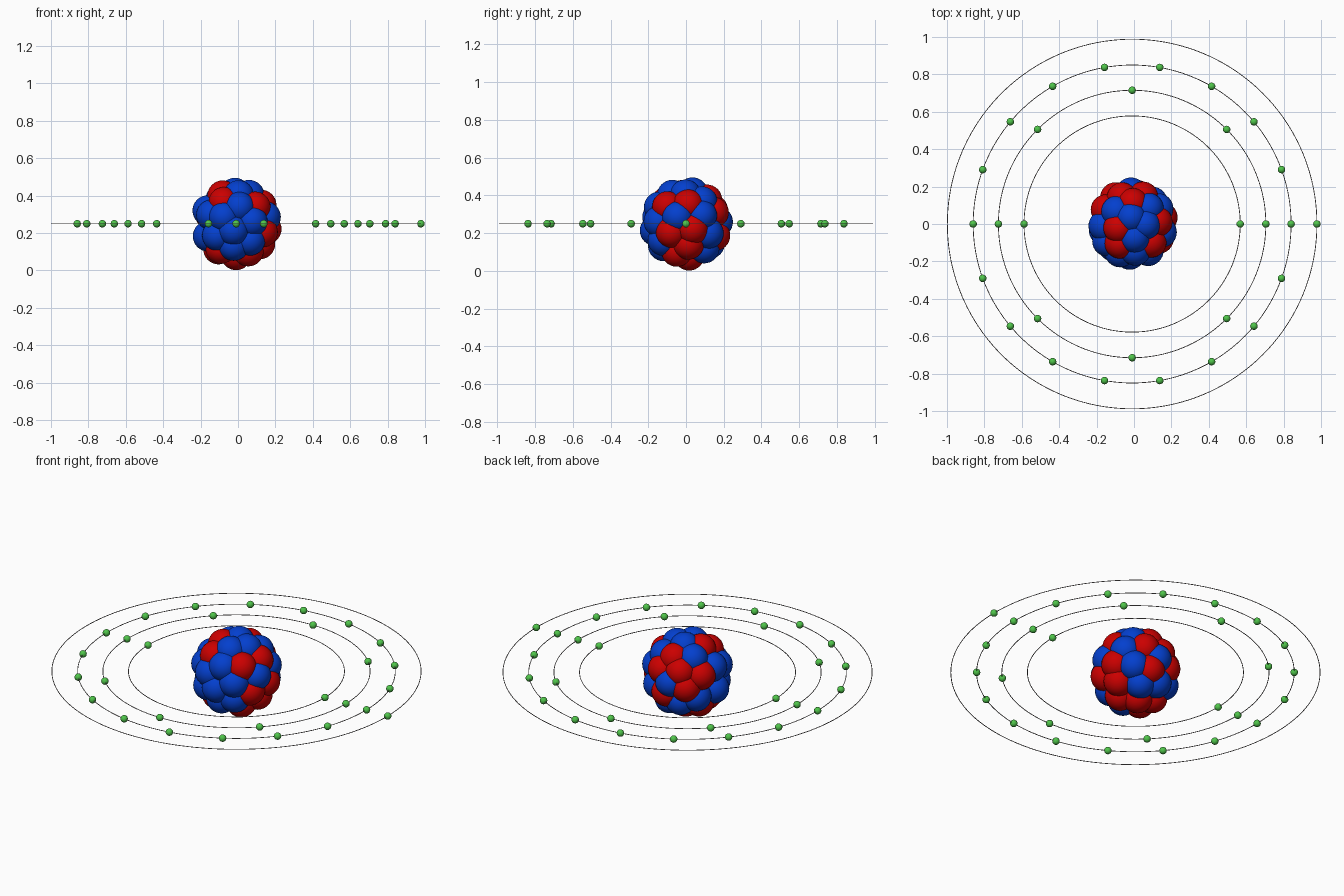
import bpy
import math
from mathutils import Vector

cube = bpy.data.objects.get("Cube")
if cube:
    bpy.data.objects.remove(cube, do_unlink=True)

CENTRE = Vector((-0.01, 0, 0.25))
NUCLEUS_RADIUS = 0.249
NUCLEON_RADIUS = 0.082
ELECTRON_RADIUS = 0.02
WIRE_RADIUS = 0.0021


def make_material(name, colour):
    material = bpy.data.materials.new(name)
    material.use_nodes = True
    material.diffuse_color = (*colour, 1)
    shader = next(n for n in material.node_tree.nodes if n.type == "BSDF_PRINCIPLED")
    shader.inputs["Base Color"].default_value = (*colour, 1)
    return material


blue = make_material("neutron blue", (0.001, 0.05, 0.62))
red = make_material("proton red", (0.6, 0, 0))
green = make_material("electron green", (0.08, 0.56, 0.07))
grey = make_material("orbit grey", (0.42, 0.39, 0.39))


def finish(name, material):
    part = bpy.context.object
    part.name = name
    part.data.materials.append(material)
    bpy.ops.object.shade_smooth()


def ball(name, location, radius, material, segments=32):
    bpy.ops.mesh.primitive_uv_sphere_add(
        segments=segments, ring_count=segments // 2, radius=radius, location=location)
    finish(name, material)


def spread(directions, rounds=6, reach=0.55, step=0.25):
    """Push crowded directions apart so the balls pack evenly."""
    for _ in range(rounds):
        moved = []
        for i, a in enumerate(directions):
            push = Vector()
            for j, b in enumerate(directions):
                gap = a - b
                if i != j and gap.length < reach:
                    push += gap.normalized() * (reach - gap.length)
            moved.append((a + push * step).normalized())
        directions = moved
    return directions


# Nucleus: directions of the outer nucleons, in tenths
neutrons = [
    (1, -8, 5), (-4, -9, 2), (5, -8, 1), (-1, -10, -2), (5, -7, -5), (-1, -7, -7),
    (-6, -7, -4), (-8, -5, 3), (9, -2, 3), (8, 5, 3), (6, 7, -3), (3, 6, -8),
    (0, 2, 10), (4, 0, 9), (1, -4, 9), (5, 6, 6), (-5, 4, 8), (-9, -1, 4),
    (0, 10, 1), (-7, 5, -5), (-2, 8, -6), (-9, -2, -4),
]
protons = [
    (-4, -6, 7), (6, -6, 5), (8, -5, -3), (-5, -4, -8), (4, -3, -9), (9, 2, -2),
    (8, 0, 6), (8, 1, -6), (0, 7, 7), (-4, -1, 9), (-8, 4, 3), (-2, 9, 4),
    (-5, 9, 0), (1, 10, -3), (0, 1, -10), (-6, 2, -8), (3, 9, 4),
]
directions = spread([Vector(d).normalized() for d in neutrons + protons])
shell = NUCLEUS_RADIUS - NUCLEON_RADIUS
for i, direction in enumerate(directions):
    is_neutron = i < len(neutrons)
    ball("neutron" if is_neutron else "proton", CENTRE + direction * shell,
         NUCLEON_RADIUS, blue if is_neutron else red)
ball("nucleus_core", CENTRE, shell, blue)

# Orbits with evenly spaced electrons
for radius, count in ((0.578, 2), (0.715, 8), (0.85, 18), (0.988, 1)):
    bpy.ops.mesh.primitive_torus_add(
        location=CENTRE, major_radius=radius, minor_radius=WIRE_RADIUS,
        major_segments=160, minor_segments=8)
    finish("orbit_ring", grey)
    for k in range(count):
        angle = math.tau * k / count
        offset = Vector((math.cos(angle), math.sin(angle), 0)) * radius
        ball("electron", CENTRE + offset, ELECTRON_RADIUS, green, 20)
